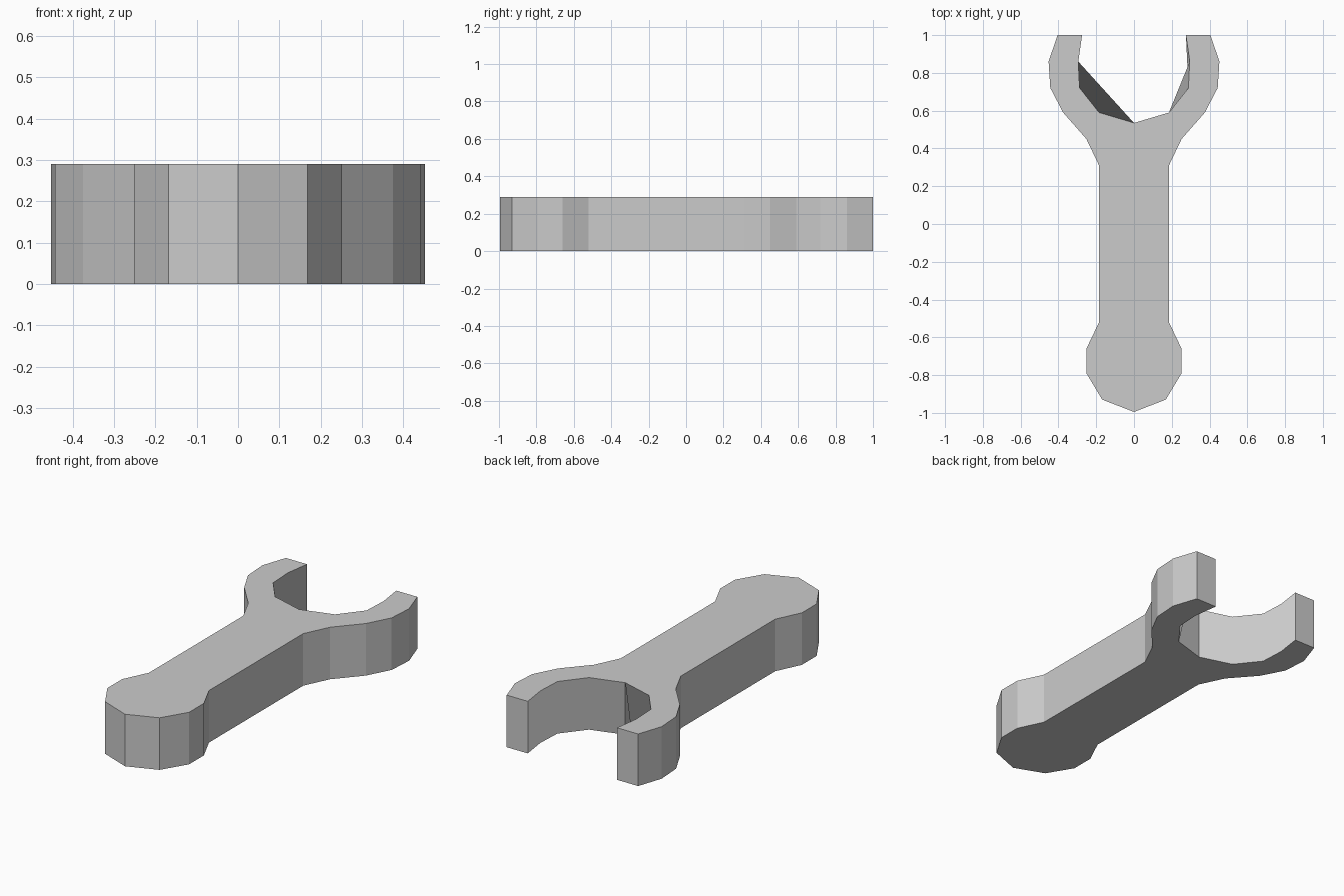
import bpy, bmesh

if "Cube" in bpy.data.objects:
    bpy.data.objects.remove(bpy.data.objects["Cube"])

HEIGHT = 0.29
# Right half of the outline, from the rounded end up to the jaw tip
outer = [(0.168, -0.93), (0.252, -0.79), (0.252, -0.66), (0.185, -0.52),
         (0.185, 0.31), (0.252, 0.45), (0.375, 0.59), (0.443, 0.72),
         (0.452, 0.86), (0.405, 1.0)]
# Right half of the jaw opening, from tip to the middle of the throat
inner = [(0.275, 1.0), (0.295, 0.86), (0.288, 0.72), (0.185, 0.59)]
half = outer + inner
outline = [(0, -0.995)] + half + [(0, 0.535)] + [(-x, y) for x, y in reversed(half)]
n = len(outline)
tip = 1 + len(outer)
throat = tip + len(inner)
tip_left = throat + len(inner)

bm = bmesh.new()
low = [bm.verts.new((x, y, 0)) for x, y in outline]
high = [bm.verts.new((x, y, HEIGHT)) for x, y in outline]
bm.faces.new(high)
bm.faces.new(low[::-1])

# Flat outer walls
for i in range(n):
    j = (i + 1) % n
    if not tip <= i < tip_left:
        bm.faces.new((low[i], low[j], high[j], high[i]))

# Each side of the jaw opening is one many-sided face
for a, b in ((tip, throat), (throat, tip_left)):
    bm.faces.new(low[a:b + 1] + high[a:b + 1][::-1])

mesh = bpy.data.meshes.new("wrench")
bm.to_mesh(mesh)
bm.free()
wrench = bpy.data.objects.new("wrench", mesh)
bpy.context.collection.objects.link(wrench)
